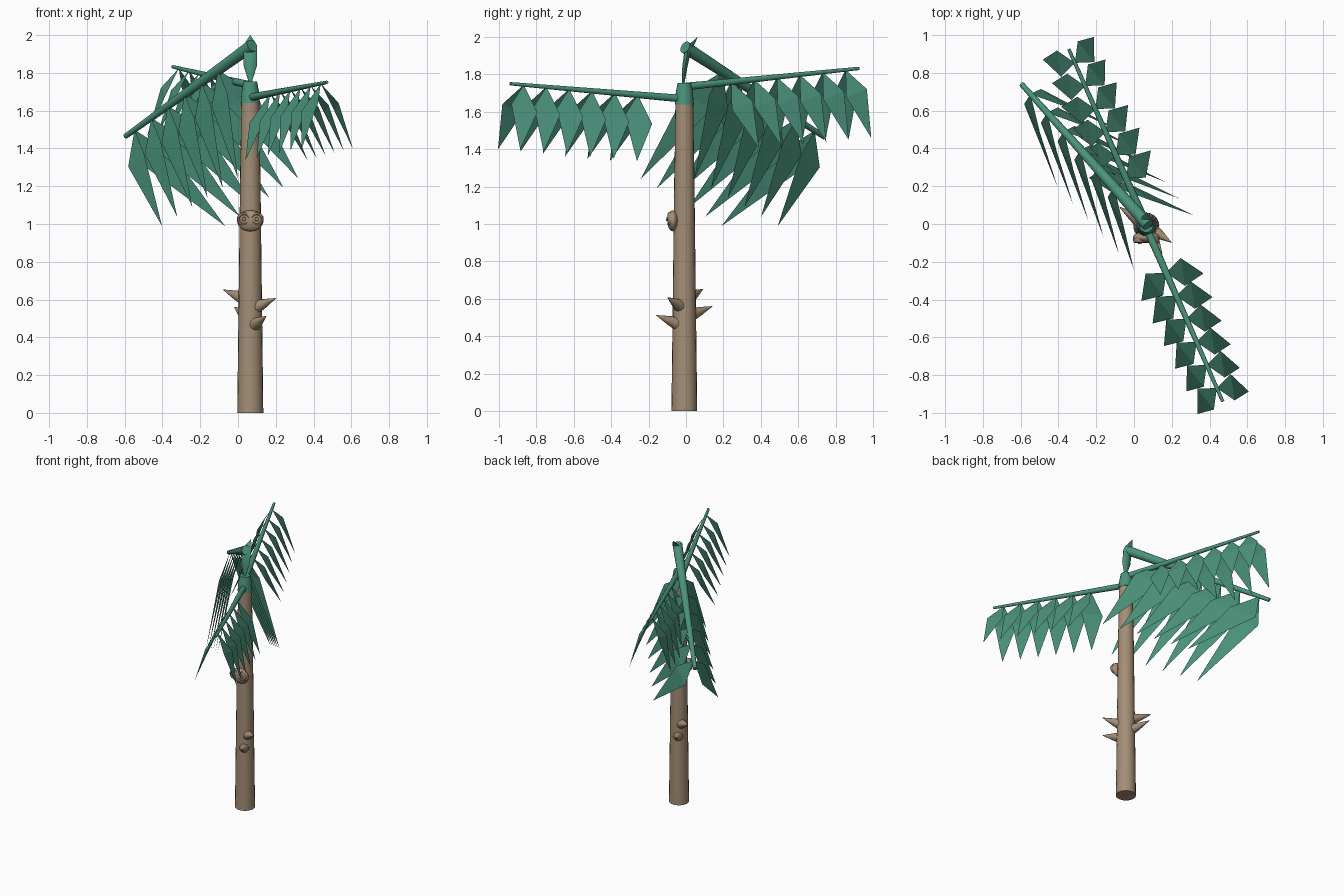
import bpy, bmesh, math
from mathutils import Vector as V

if "Cube" in bpy.data.objects:
    bpy.data.objects.remove(bpy.data.objects["Cube"])

def material(name, rgb):
    m = bpy.data.materials.new(name)
    m.diffuse_color = (*rgb, 1)
    m.use_nodes = True
    m.node_tree.nodes["Principled BSDF"].inputs["Base Color"].default_value = m.diffuse_color
    return m

GREEN = material("palm green", (0.07, 0.29, 0.20))
BROWN = material("bark brown", (0.37, 0.27, 0.18))

def finish(bm, name, mat, smooth=True):
    bmesh.ops.recalc_face_normals(bm, faces=bm.faces)
    me = bpy.data.meshes.new(name)
    bm.to_mesh(me)
    bm.free()
    me.materials.append(mat)
    ob = bpy.data.objects.new(name, me)
    bpy.context.collection.objects.link(ob)
    if smooth:
        bpy.context.view_layer.objects.active = ob
        ob.select_set(True)
        bpy.ops.object.shade_smooth_by_angle(angle=math.radians(40))
        ob.select_set(False)
    return ob

def loft(name, mat, rings, n=20):
    """Capped tube through (centre, radius) rings, circles square to the whole axis."""
    axis = V(rings[-1][0]) - V(rings[0][0])
    q = axis.to_track_quat('Z', 'Y')
    bm = bmesh.new()
    loops = []
    for c, r in rings:
        loops.append([bm.verts.new(V(c) + q @ V((r * math.cos(a), r * math.sin(a), 0)))
                      for a in (2 * math.pi * i / n for i in range(n))])
    for a, b in zip(loops, loops[1:]):
        for i in range(n):
            j = (i + 1) % n
            bm.faces.new((a[i], a[j], b[j], b[i]))
    bm.faces.new(loops[0])
    bm.faces.new(loops[-1])
    return finish(bm, name, mat)

CX, CY = 0.065, -0.009

# Trunk in two sections, with the green crown shaft on top
loft("lower_trunk", BROWN, [((CX, CY, 0), 0.069), ((CX, CY, 1.315), 0.053)])
loft("upper_trunk", BROWN, [((CX, CY, 1.315), 0.052), ((CX, CY, 1.65), 0.048)])
loft("crown_shaft", GREEN, [((CX, CY, 1.64), 0.051), ((CX, CY, 1.70), 0.046),
                            ((CX, CY, 1.755), 0.036)])

# Thorns in opposite pairs, pointing up and outwards
for dx, dy, z in ((-0.143, 0.10, 0.652), (0.135, -0.09, 0.607),
                  (0.085, -0.15, 0.512), (-0.085, 0.15, 0.56)):
    base = (CX + dx * 0.25, CY + dy * 0.25, z - 0.045)
    mid = (CX + dx * 0.55, CY + dy * 0.55, z - 0.027)
    loft("thorn", BROWN, [(base, 0.036), (mid, 0.024), ((CX + dx, CY + dy, z), 0.001)], 12)

# Oval knot on the front of the trunk with two ringed bosses
bm = bmesh.new()
bmesh.ops.create_uvsphere(bm, u_segments=24, v_segments=14, radius=1)
for v in bm.verts:
    v.co = V((CX + v.co.x * 0.070, -0.070 + v.co.y * 0.030, 1.017 + v.co.z * 0.056))
finish(bm, "knot", BROWN)
for sx in (-1, 1):
    x, z = CX + sx * 0.034, 1.026
    loft("knot_ring", BROWN, [((x, -0.075, z), 0.037), ((x, -0.096, z), 0.034),
                              ((x, -0.100, z), 0.026), ((x, -0.095, z), 0.022)])
    loft("knot_boss", BROWN, [((x, -0.090, z), 0.012), ((x, -0.106, z), 0.009)], 12)

# Flattened spear bud leaning to the back
bm = bmesh.new()
prev = None
for y, z, w, t in ((-0.015, 1.75, 0.008, 0.006), (-0.006, 1.84, 0.036, 0.014),
                   (0.010, 1.93, 0.036, 0.018), (0.035, 1.965, 0.024, 0.012),
                   (0.062, 2.0, 0.001, 0.001)):
    ring = [bm.verts.new((CX + w * math.cos(a), y + t * math.sin(a), z))
            for a in (math.pi * i / 4 for i in range(8))]
    if prev:
        for i in range(8):
            bm.faces.new((prev[i], prev[(i + 1) % 8], ring[(i + 1) % 8], ring[i]))
    else:
        bm.faces.new(ring)
    prev = ring
finish(bm, "spear_bud", GREEN)

def frond(name, start, end, r0, r1, span, mid, half, tip_first, tip_last, count=6):
    """Tapered stalk with mirrored folded leaflets.
    Leaflet offsets are (along stalk, sideways, up)."""
    a, b = V(start), V(end)
    loft(name + "_stalk", GREEN, [(a, r0), (b, r1)], 14)
    h = V((b.x - a.x, b.y - a.y, 0)).normalized()
    s = V((-h.y, h.x, 0))
    bm = bmesh.new()
    for i in range(count):
        k = i / (count - 1)
        p = a.lerp(b, span[0] + (span[1] - span[0]) * k)
        tip = V(tip_first).lerp(V(tip_last), k)
        grow = tip.length / V(tip_last).length
        for side in (-1, 1):
            def at(o):
                return bm.verts.new(p + h * o.x + s * o.y * side + V((0, 0, o.z)))
            root, end_v = at(V((0, 0, 0))), at(tip)
            m1, m2 = at((V(mid) - V(half)) * grow), at((V(mid) + V(half)) * grow)
            bm.faces.new((root, m1, m2))
            bm.faces.new((m1, end_v, m2))
    finish(bm, name + "_leaflets", GREEN, smooth=False)

# Two light fronds in opposite directions, and one large drooping frond
small = dict(r0=0.021, r1=0.009, span=(0.26, 0.922),
             mid=(0.030, 0.078, -0.125), half=(0.068, -0.018, 0.022),
             tip_first=(0.083, 0.180, -0.355), tip_last=(0.085, 0.148, -0.345))
frond("front_frond", (CX, CY - 0.01, 1.67), (0.47, -0.94, 1.75), **small)
small["tip_last"] = (0.085, 0.148, -0.365)
frond("back_frond", (CX, CY + 0.01, 1.735), (-0.345, 0.925, 1.832), **small)
frond("drooping_frond", (CX + 0.01, -0.005, 1.945), (-0.595, 0.74, 1.465), 0.034, 0.014,
      span=(0.27, 0.93),
      mid=(-0.102, 0.080, -0.16), half=(0.085, -0.020, -0.035),
      tip_first=(-0.397, 0.215, -0.575), tip_last=(-0.468, 0.225, -0.51))
